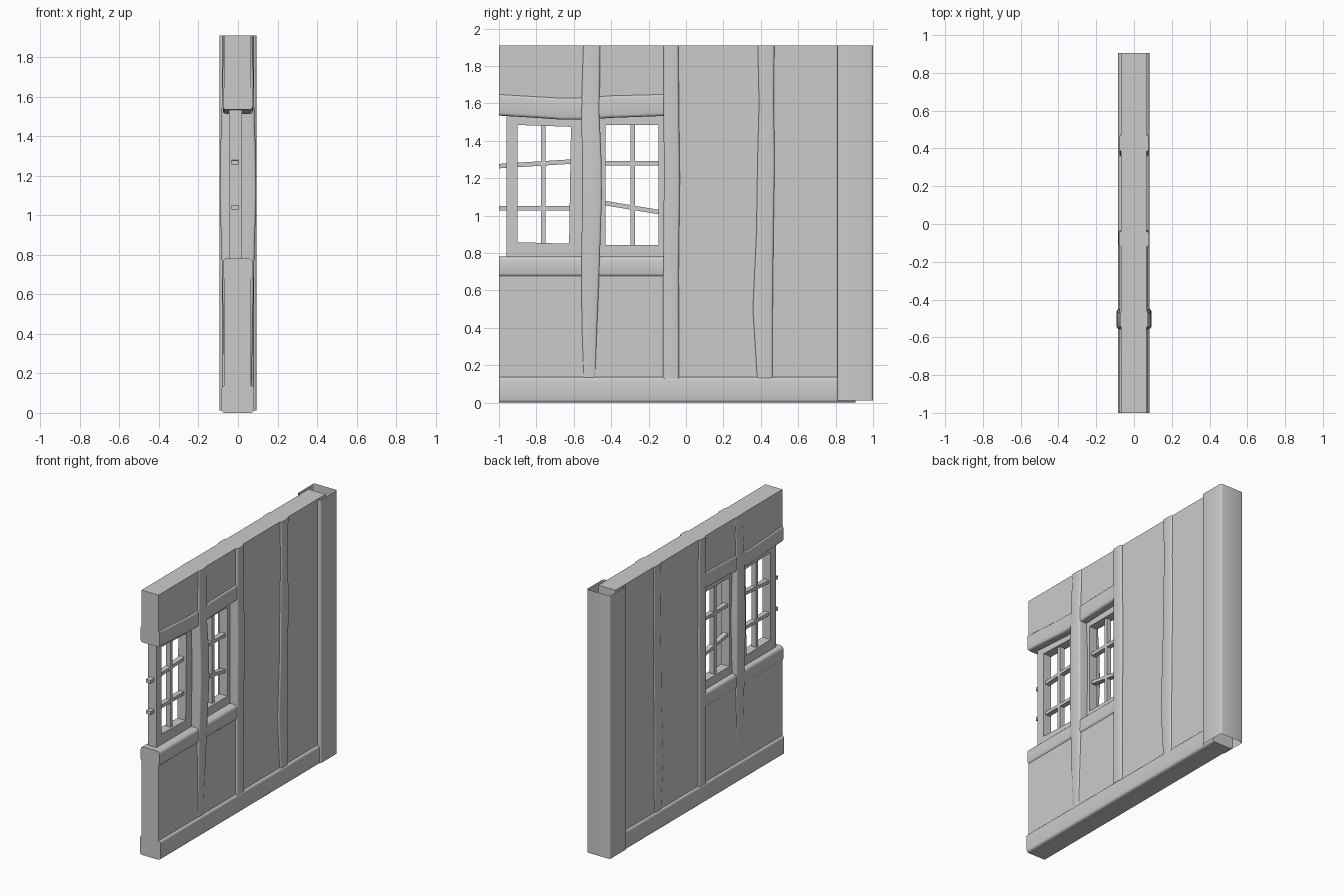
import bpy
import bmesh
from math import sin, cos, pi

default = bpy.data.objects.get("Cube")
if default:
    bpy.data.objects.remove(default, do_unlink=True)

grey = bpy.data.materials.new("plain_grey")
grey.use_nodes = True
tone = (0.6, 0.6, 0.6, 1)
grey.diffuse_color = tone
grey.node_tree.nodes["Principled BSDF"].inputs["Base Color"].default_value = tone

parts = []


def finish(name, bm):
    """Turn a bmesh into a named, coloured object."""
    bmesh.ops.recalc_face_normals(bm, faces=bm.faces)
    mesh = bpy.data.meshes.new(name)
    bm.to_mesh(mesh)
    bm.free()
    mesh.materials.append(grey)
    obj = bpy.data.objects.new(name, mesh)
    bpy.context.scene.collection.objects.link(obj)
    parts.append(obj)
    return obj


def outline(low, high, left, right, radius, steps=3):
    """Rounded rectangle as (x, across) pairs."""
    if radius == 0:
        return [(right, high), (left, high), (left, low), (right, low)]
    centres = [(right - radius, high - radius), (left + radius, high - radius),
               (left + radius, low + radius), (right - radius, low + radius)]
    points = []
    for corner, (cx, ca) in enumerate(centres):
        for step in range(steps + 1):
            angle = (corner + step / steps) * pi / 2
            points.append((cx + radius * cos(angle), ca + radius * sin(angle)))
    return points


def beam(name, axis, sections, radius=0, closed=True):
    """Loft along z or y; each section is (along, low, high, left, right)."""
    bm = bmesh.new()
    rings = []
    for along, *bounds in sections:
        ring = []
        for x, across in outline(*bounds, radius):
            place = (x, across, along) if axis == "z" else (x, along, across)
            ring.append(bm.verts.new(place))
        rings.append(ring)
    count = len(rings[0])
    for first, second in zip(rings, rings[1:]):
        for i in range(count):
            j = (i + 1) % count
            bm.faces.new((first[i], first[j], second[j], second[i]))
    if closed:
        bm.faces.new(rings[0])
        bm.faces.new(rings[-1])
    return finish(name, bm)


def straight(name, axis, start, end, *bounds, radius=0, closed=True):
    return beam(name, axis, [(start, *bounds), (end, *bounds)], radius, closed)


def window_frame(name, outer, inner, back, front):
    """Mitred ring between two four-cornered outlines in the wall plane."""
    bm = bmesh.new()
    loops = [[bm.verts.new((x, y, z)) for y, z in shape]
             for shape, x in ((outer, back), (outer, front), (inner, front), (inner, back))]
    for first, second in zip(loops, loops[1:] + loops[:1]):
        for i in range(4):
            j = (i + 1) % 4
            bm.faces.new((first[i], first[j], second[j], second[i]))
    return finish(name, bm)


TOP = 1.91
WALL = (-0.07, 0.066)

# Plaster panels around the window opening
straight("main_panel", "z", 0.02, TOP, -0.11, 0.905, *WALL)
straight("panel_below_windows", "z", 0.02, 0.73, -1, -0.11, *WALL)
straight("panel_above_windows", "z", 1.58, TOP, -1, -0.11, *WALL)

# Bottom beam and the open-ended corner post
straight("bottom_beam", "y", -1, 0.905, 0, 0.137, -0.084, 0.082, radius=0.018)
straight("corner_post", "z", 0.012, TOP, 0.81, 1, -0.093, 0.093, radius=0.012, closed=False)

# Crooked upright timbers: height, two side edges, half thickness
uprights = {
    "window_upright": [(0.13, -0.55, -0.483, 0.069), (0.4, -0.557, -0.475, 0.074),
                       (0.7, -0.56, -0.463, 0.08), (1.1, -0.555, -0.45, 0.092),
                       (1.3, -0.555, -0.452, 0.09), (1.55, -0.56, -0.463, 0.082),
                       (TOP, -0.55, -0.458, 0.073)],
    "middle_upright": [(0.13, -0.122, -0.037, 0.08), (0.7, -0.122, -0.039, 0.08),
                       (1.2, -0.118, -0.033, 0.082), (1.6, -0.12, -0.038, 0.08),
                       (TOP, -0.12, -0.04, 0.08)],
    "right_upright": [(0.13, 0.38, 0.464, 0.075), (0.5, 0.357, 0.464, 0.077),
                      (0.9, 0.376, 0.468, 0.077), (1.3, 0.382, 0.475, 0.076),
                      (1.6, 0.39, 0.47, 0.076), (TOP, 0.383, 0.473, 0.076)],
}
for name, rows in uprights.items():
    beam(name, "z", [(z, a, b, -half, half) for z, a, b, half in rows], 0.012)

# Sills and sagging lintels across both windows
straight("window_sill", "y", -1, -0.12, 0.672, 0.782, -0.077, 0.075, radius=0.022)
lintel = [(-1, 1.535, 1.65), (-0.8, 1.523, 1.638), (-0.66, 1.513, 1.63),
          (-0.55, 1.513, 1.632), (-0.4, 1.523, 1.643), (-0.12, 1.533, 1.65)]
beam("window_lintel", "y", [(y, a, b, -0.077, 0.075) for y, a, b in lintel], 0.016)

# Mitred window frames
window_frame("left_window_frame",
             [(-0.96, 0.77), (-0.54, 0.77), (-0.54, 1.53), (-0.96, 1.535)],
             [(-0.9, 0.858), (-0.625, 0.85), (-0.615, 1.475), (-0.9, 1.485)], -0.045, 0.02)
window_frame("right_window_frame",
             [(-0.48, 0.77), (-0.11, 0.77), (-0.11, 1.54), (-0.48, 1.54)],
             [(-0.43, 0.843), (-0.148, 0.843), (-0.148, 1.484), (-0.43, 1.484)], -0.045, 0.02)

# Glazing bars: a start and end, each with its centre line
BAR = 0.012


def glazing_bar(name, axis, start, middle_start, end, middle_end):
    beam(name, axis, [(t, m - BAR, m + BAR, -0.033, 0.003)
                      for t, m in ((start, middle_start), (end, middle_end))])


glazing_bar("left_vertical_bar", "z", 0.82, -0.764, 1.5, -0.764)
glazing_bar("left_upper_bar", "y", -1, 1.265, -0.6, 1.29)
glazing_bar("left_lower_bar", "y", -1, 1.04, -0.6, 1.04)
glazing_bar("right_vertical_bar", "z", 0.82, -0.286, 1.5, -0.286)
glazing_bar("right_upper_bar", "y", -0.45, 1.28, -0.13, 1.28)
glazing_bar("right_lower_bar", "y", -0.45, 1.07, -0.13, 1.017)

# Soft rounded edges, crisp corners
bpy.ops.object.select_all(action="DESELECT")
for part in parts:
    part.select_set(True)
bpy.context.view_layer.objects.active = parts[0]
bpy.ops.object.shade_smooth_by_angle(angle=pi / 5)
